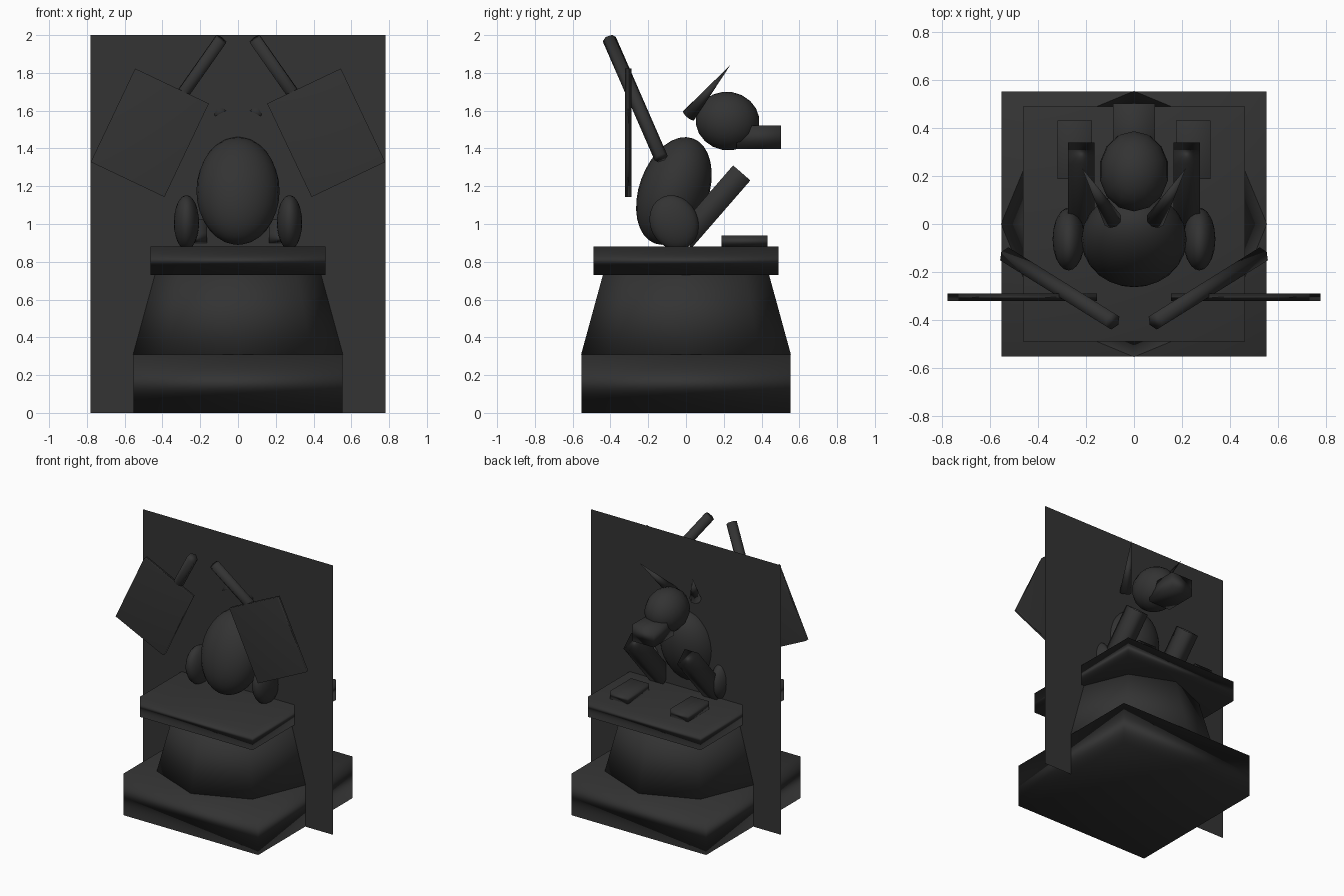
import bpy, math
from mathutils import Vector

if "Cube" in bpy.data.objects:
    bpy.data.objects.remove(bpy.data.objects["Cube"])

stone = bpy.data.materials.new("dark_stone")
stone.diffuse_color = (0.033, 0.033, 0.033, 1)
stone.use_nodes = True
stone.node_tree.nodes["Principled BSDF"].inputs["Base Color"].default_value = stone.diffuse_color


def finish(name, smooth=True):
    ob = bpy.context.object
    ob.name = name
    ob.data.materials.append(stone)
    if smooth:
        bpy.ops.object.shade_smooth()
    return ob


def box(name, loc, size, rot=(0, 0, 0)):
    bpy.ops.mesh.primitive_cube_add(size=1, location=loc, rotation=rot)
    bpy.context.object.scale = size
    return finish(name)


def ball(name, loc, radii, tilt=0, seg=20, rings=12):
    bpy.ops.mesh.primitive_uv_sphere_add(segments=seg, ring_count=rings, radius=1,
                                         location=loc, rotation=(tilt, 0, 0))
    bpy.context.object.scale = radii
    return finish(name)


def spike(name, a, b, r1, r2, sides):
    # tapered bar running from point a to point b
    a, b = Vector(a), Vector(b)
    d = b - a
    bpy.ops.mesh.primitive_cone_add(vertices=sides, radius1=r1, radius2=r2, depth=d.length,
                                    location=(a + b) / 2,
                                    rotation=d.to_track_quat('Z', 'Y').to_euler())
    return finish(name)


rad = math.radians

# pedestal
box("base_slab", (0, 0, 0.155), (1.105, 1.105, 0.31))
spike("pedestal_taper", (0, 0, 0.31), (0, 0, 0.73), 0.555, 0.44, 8)
box("top_slab", (0, 0, 0.805), (0.925, 0.98, 0.15))

# upright back sheet, no thickness
bpy.ops.mesh.primitive_plane_add(size=1, location=(0, 0, 1), rotation=(rad(90), 0, 0))
bpy.context.object.scale = (1.56, 2, 1)
finish("back_sheet", False)

# body and head
ball("body", (0, -0.064, 1.175), (0.22, 0.184, 0.296), rad(-20), 24, 16)
ball("head", (0, 0.22, 1.545), (0.146, 0.17, 0.155), rad(-10), 14, 10)
box("muzzle", (0, 0.385, 1.46), (0.175, 0.235, 0.125))

# paired parts
for side, s in (("left", -1), ("right", 1)):
    spike(side + "_ear", (s * 0.088, 0.015, 1.575), (s * 0.218, 0.235, 1.842), 0.04, 0, 8)
    ball(side + "_haunch", (s * 0.273, -0.063, 1.008), (0.067, 0.127, 0.148), rad(25))
    box(side + "_front_leg", (s * 0.22, 0.14, 1.092), (0.11, 0.121, 0.473), (rad(-41), 0, 0))
    box(side + "_paw", (s * 0.247, 0.31, 0.908), (0.145, 0.245, 0.064))
    spike(side + "_wing_bar", (s * 0.09, -0.406, 1.978), (s * 0.53, -0.132, 1.35),
          0.037, 0.037, 6)
    box(side + "_wing_panel", (s * 0.467, -0.306, 1.483), (0.432, 0.033, 0.548),
        (0, -s * rad(25.4), 0))
